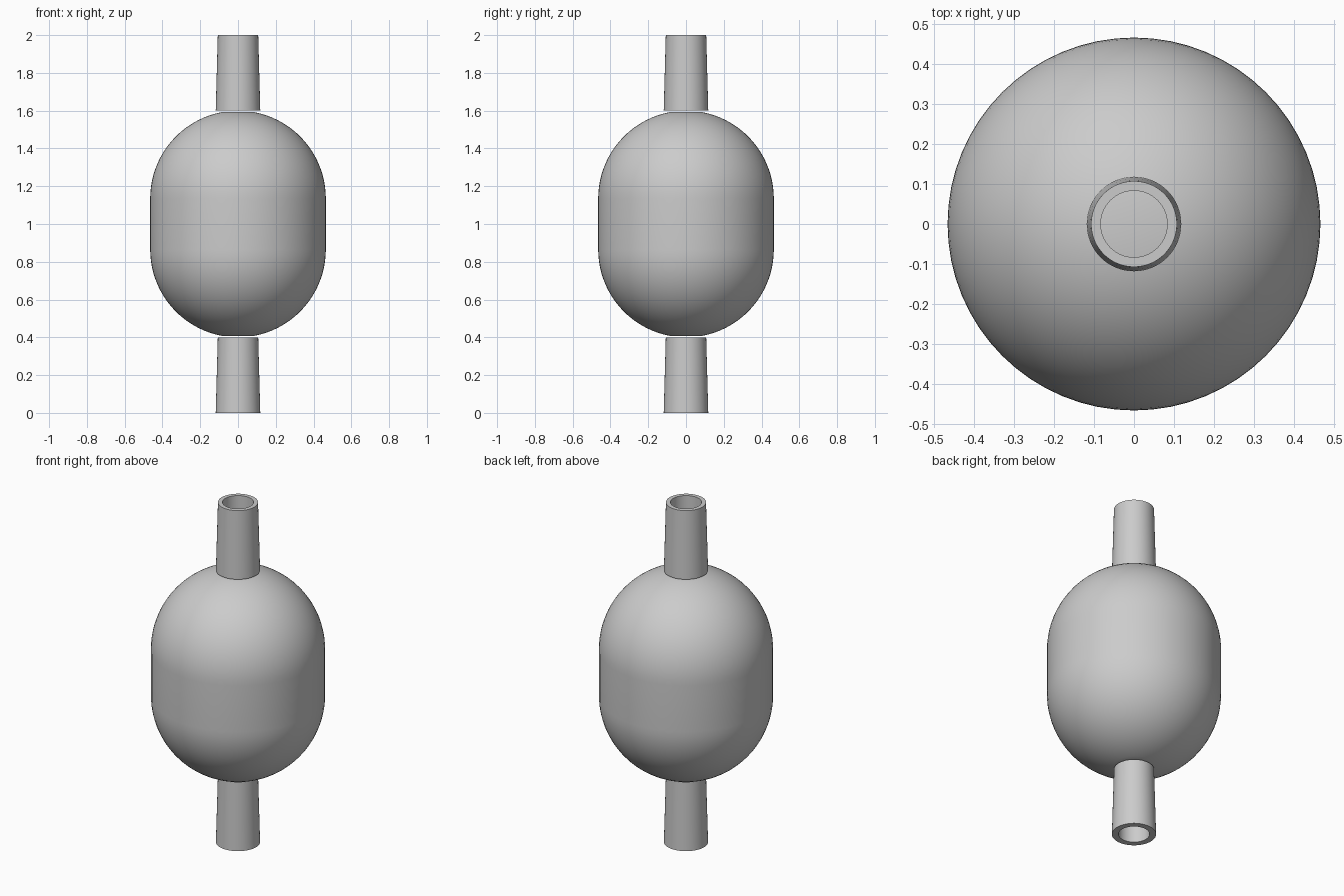
import bpy
import bmesh
from math import radians, sin, cos, sqrt, asin

cube = bpy.data.objects.get("Cube")
if cube:
    bpy.data.objects.remove(cube)

SIDES = 64
grey = bpy.data.materials.new("plain grey")
grey.use_nodes = True
COLOUR = (0.6, 0.6, 0.6, 1)
grey.diffuse_color = COLOUR
grey.node_tree.nodes["Principled BSDF"].inputs["Base Color"].default_value = COLOUR


def lathe(name, profile, closed=False):
    """Spin an (r, z) profile about z; a closed profile makes a ring, an open one is capped."""
    bm = bmesh.new()
    rings = []
    for r, z in profile:
        ring = [bm.verts.new((r * cos(radians(360 * i / SIDES)), r * sin(radians(360 * i / SIDES)), z))
                for i in range(SIDES)]
        rings.append(ring)
    pairs = list(zip(rings, rings[1:]))
    if closed:
        pairs.append((rings[-1], rings[0]))
    else:
        bm.faces.new(rings[0])
        bm.faces.new(rings[-1])
    for a, b in pairs:
        for i in range(SIDES):
            j = (i + 1) % SIDES
            bm.faces.new((a[i], a[j], b[j], b[i]))
    bmesh.ops.recalc_face_normals(bm, faces=bm.faces)
    mesh = bpy.data.meshes.new(name)
    bm.to_mesh(mesh)
    bm.free()
    mesh.materials.append(grey)
    obj = bpy.data.objects.new(name, mesh)
    bpy.context.collection.objects.link(obj)
    bpy.ops.object.select_all(action="DESELECT")
    obj.select_set(True)
    bpy.context.view_layer.objects.active = obj
    bpy.ops.object.shade_smooth_by_angle(angle=radians(30))
    return obj


# Capsule body with small flat poles
R, FLAT, STRAIGHT, STEPS = 0.465, 0.085, 0.135, 20
start = asin(FLAT / R)
arc = []
for k in range(STEPS + 1):
    a = start + (radians(90) - start) * k / STEPS
    arc.append((R * sin(a), STRAIGHT + R * cos(a)))
lathe("body", [(r, 1 + z) for r, z in arc] + [(r, 1 - z) for r, z in reversed(arc)])

# Tapered hollow necks, both narrowing upwards
BASE, TIP, BORE, LENGTH = 0.118, 0.107, 0.083, 0.4
for name, z in (("lower_neck", 0), ("upper_neck", 2 - LENGTH)):
    lathe(name, [(BASE, z), (TIP, z + LENGTH), (BORE, z + LENGTH), (BORE, z)], closed=True)
